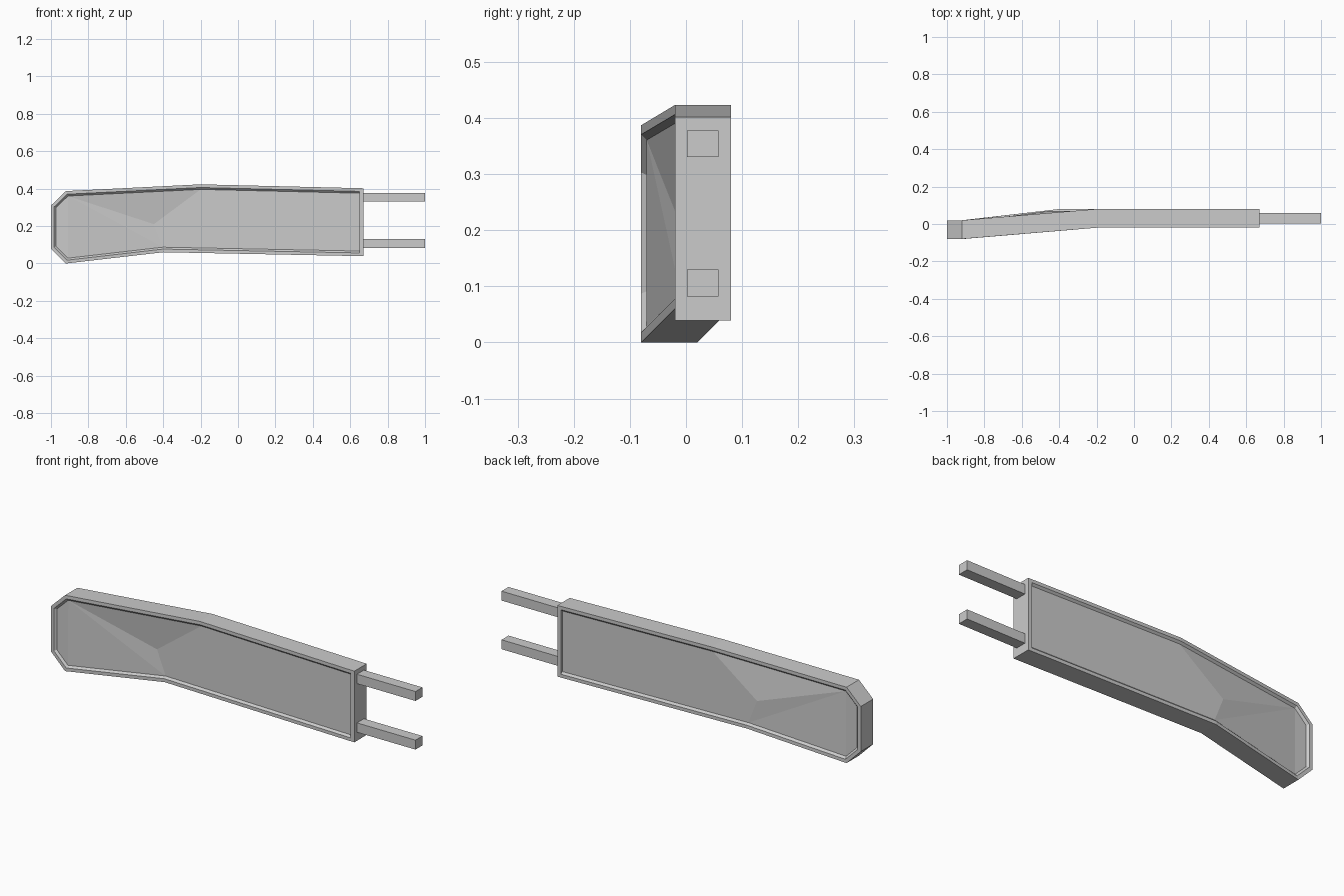
import bpy
import bmesh
from mathutils import Vector

cube = bpy.data.objects.get("Cube")
if cube:
    bpy.data.objects.remove(cube)

grey = bpy.data.materials.new("plain grey")
grey.use_nodes = True
GREY = (0.6, 0.6, 0.6, 1)
grey.diffuse_color = GREY
grey.node_tree.nodes["Principled BSDF"].inputs["Base Color"].default_value = GREY

# Blade outline, clockwise: x, z and the sideways bend y of its middle plane
OUTLINE = [(-1, 0.31, -0.03), (-0.92, 0.387, -0.03), (-0.2, 0.423, 0.03),
           (0.67, 0.402, 0.03), (0.67, 0.039, 0.03), (-0.4, 0.06, 0.03),
           (-0.92, 0, -0.03), (-1, 0.08, -0.03)]
COUNT = len(OUTLINE)
TOP_LEFT, TOP_BEND, BOTTOM_BEND, BOTTOM_LEFT = 1, 2, 5, 6
END_EDGE = 3
HALF = 0.05
RECESS = 0.01


def add_object(name, bm):
    bmesh.ops.recalc_face_normals(bm, faces=bm.faces)
    mesh = bpy.data.meshes.new(name)
    bm.to_mesh(mesh)
    bm.free()
    mesh.materials.append(grey)
    obj = bpy.data.objects.new(name, mesh)
    bpy.context.collection.objects.link(obj)
    return obj


def inward(i):
    """Inward normal of the outline edge that starts at point i."""
    a, b = OUTLINE[i % COUNT], OUTLINE[(i + 1) % COUNT]
    return Vector((b[1] - a[1], a[0] - b[0])).normalized()


def inset(width, end_width):
    """Outline moved inward with mitred corners."""
    points = []
    for i, (x, z, y) in enumerate(OUTLINE):
        n, m = inward(i - 1), inward(i)
        d = end_width if (i - 1) % COUNT == END_EDGE else width
        e = end_width if i == END_EDGE else width
        det = n.x * m.y - n.y * m.x
        points.append((x + (d * m.y - e * n.y) / det,
                       z + (n.x * e - m.x * d) / det, y))
    return points


def add_ring(bm, points, offset):
    return [bm.verts.new((x, y + offset, z)) for x, z, y in points]


def bridge(bm, a, b):
    for i in range(COUNT):
        j = (i + 1) % COUNT
        bm.faces.new((a[i], a[j], b[j], b[i]))


# Bent blade with a raised rim and a faceted recess on both sides
bm = bmesh.new()
outer_rings = []
for side in (-1, 1):
    outer = add_ring(bm, OUTLINE, side * HALF)
    rim = add_ring(bm, inset(0.017, 0.02), side * HALF)
    floor = add_ring(bm, inset(0.027, 0.021), side * (HALF - RECESS))
    bridge(bm, outer, rim)
    bridge(bm, rim, floor)
    peak = bm.verts.new((-0.45, 0.03 + side * (HALF - RECESS), 0.21))
    tl, tb = floor[TOP_LEFT], floor[TOP_BEND]
    bb, bl = floor[BOTTOM_BEND], floor[BOTTOM_LEFT]
    for face in ((floor[0], tl, bl, floor[-1]), (tl, tb, peak),
                 (tl, peak, bb), (tl, bb, bl),
                 (peak, tb, floor[3], floor[4], bb)):
        bm.faces.new(face)
    outer_rings.append(outer)
bridge(bm, *outer_rings)
add_object("blade_body", bm)

# Two square mounting prongs
for name, height in (("lower_prong", 0.106), ("upper_prong", 0.354)):
    bm = bmesh.new()
    bmesh.ops.create_cube(bm, size=1)
    bmesh.ops.scale(bm, vec=(0.34, 0.056, 0.048), verts=bm.verts)
    bmesh.ops.translate(bm, vec=(0.83, 0.03, height), verts=bm.verts)
    add_object(name, bm)
